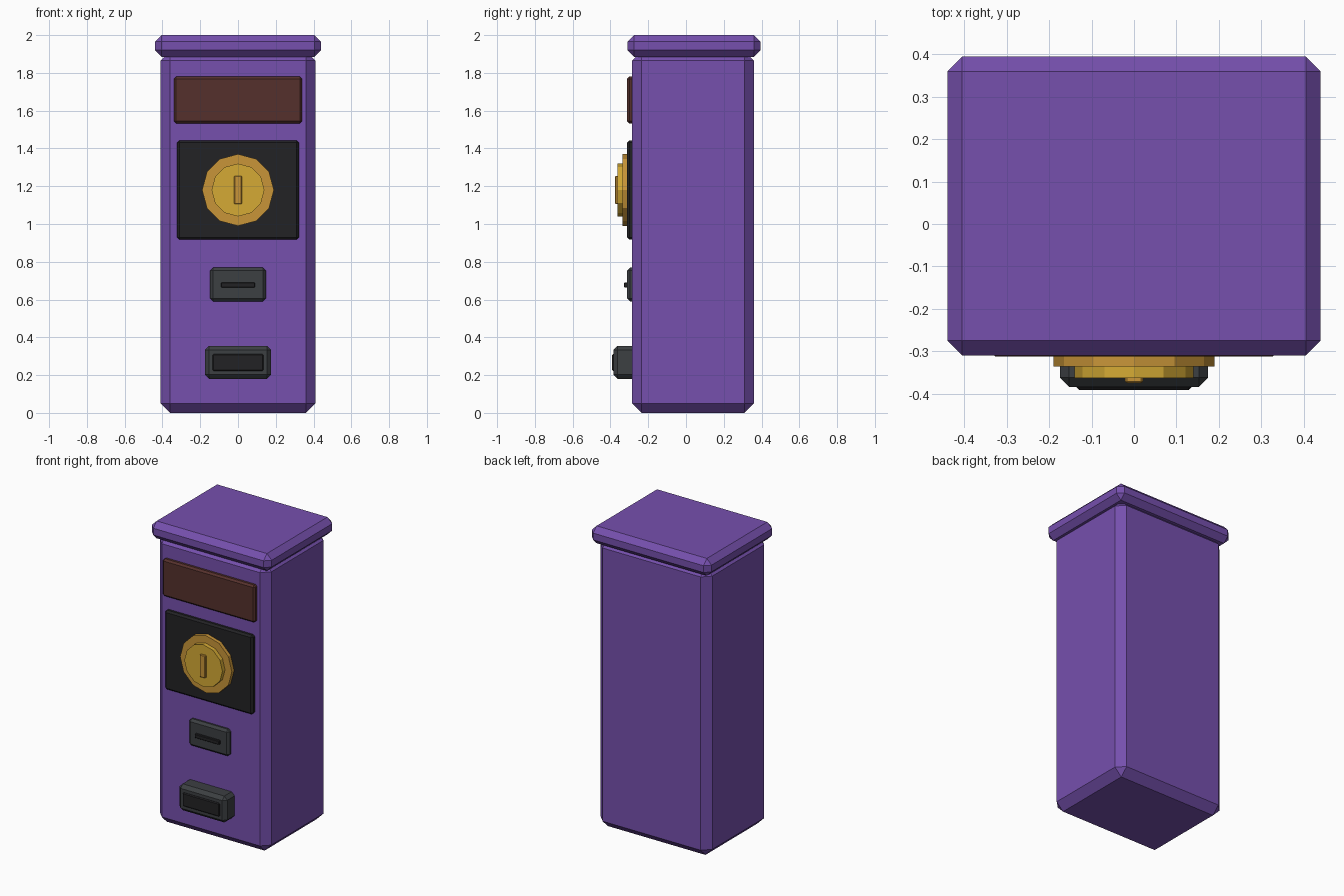
import bpy, bmesh, math
from mathutils import Matrix

if "Cube" in bpy.data.objects:
    bpy.data.objects.remove(bpy.data.objects["Cube"])


def material(name, rgb):
    m = bpy.data.materials.new(name)
    m.diffuse_color = (*rgb, 1)
    m.use_nodes = True
    m.node_tree.nodes["Principled BSDF"].inputs["Base Color"].default_value = m.diffuse_color
    return m


purple = material("purple", (0.18, 0.08, 0.42))
brown = material("brown", (0.09, 0.03, 0.025))
black = material("black", (0.016, 0.016, 0.018))
grey = material("dark_grey", (0.045, 0.05, 0.055))
amber = material("amber", (0.58, 0.30, 0.04))
gold = material("gold", (0.66, 0.40, 0.035))


def finish(name, bm, mat):
    bmesh.ops.recalc_face_normals(bm, faces=bm.faces)
    me = bpy.data.meshes.new(name)
    bm.to_mesh(me)
    bm.free()
    me.materials.append(mat)
    ob = bpy.data.objects.new(name, me)
    bpy.context.collection.objects.link(ob)
    return ob


def box(name, half_x, y0, y1, z0, z1, bevel, mat):
    """Chamfered box centred on x = 0."""
    bm = bmesh.new()
    bmesh.ops.create_cube(bm, size=1)
    bmesh.ops.scale(bm, vec=(2 * half_x, y1 - y0, z1 - z0), verts=bm.verts)
    bmesh.ops.translate(bm, vec=(0, (y0 + y1) / 2, (z0 + z1) / 2), verts=bm.verts)
    bmesh.ops.bevel(bm, geom=bm.edges[:], offset=bevel, segments=1, affect='EDGES')
    return finish(name, bm, mat)


def disc(name, radius, y0, y1, z, mat):
    """Twelve-sided disc facing the front, with corners on the axes."""
    bm = bmesh.new()
    bmesh.ops.create_cone(bm, cap_ends=True, segments=12, radius1=radius,
                          radius2=radius, depth=y1 - y0)
    bmesh.ops.rotate(bm, matrix=Matrix.Rotation(math.pi / 2, 3, 'X'), verts=bm.verts)
    bmesh.ops.translate(bm, vec=(0, (y0 + y1) / 2, z), verts=bm.verts)
    return finish(name, bm, mat)


# Cabinet and overhanging lid
box("cabinet_body", 0.41, -0.285, 0.36, 0, 1.915, 0.05, purple)
box("cabinet_lid", 0.44, -0.31, 0.395, 1.885, 2.0, 0.035, purple)

# Sign plate and dial panel
box("sign_plate", 0.34, -0.312, -0.26, 1.532, 1.78, 0.012, brown)
box("dial_panel", 0.323, -0.312, -0.26, 0.917, 1.443, 0.012, black)

# Stepped dial with a raised slot bar
disc("dial_rim", 0.19, -0.336, -0.28, 1.18, amber)
disc("dial_face", 0.14, -0.363, -0.31, 1.18, gold)
box("dial_slot_bar", 0.021, -0.375, -0.345, 1.105, 1.255, 0.004, amber)

# Card slot
box("card_slot_plate", 0.148, -0.312, -0.26, 0.591, 0.769, 0.015, grey)
box("card_slot", 0.09, -0.328, -0.30, 0.664, 0.69, 0.003, black)

# Return tray
box("return_tray", 0.175, -0.384, -0.26, 0.18, 0.355, 0.022, grey)
box("return_tray_opening", 0.135, -0.391, -0.36, 0.222, 0.312, 0.006, black)
